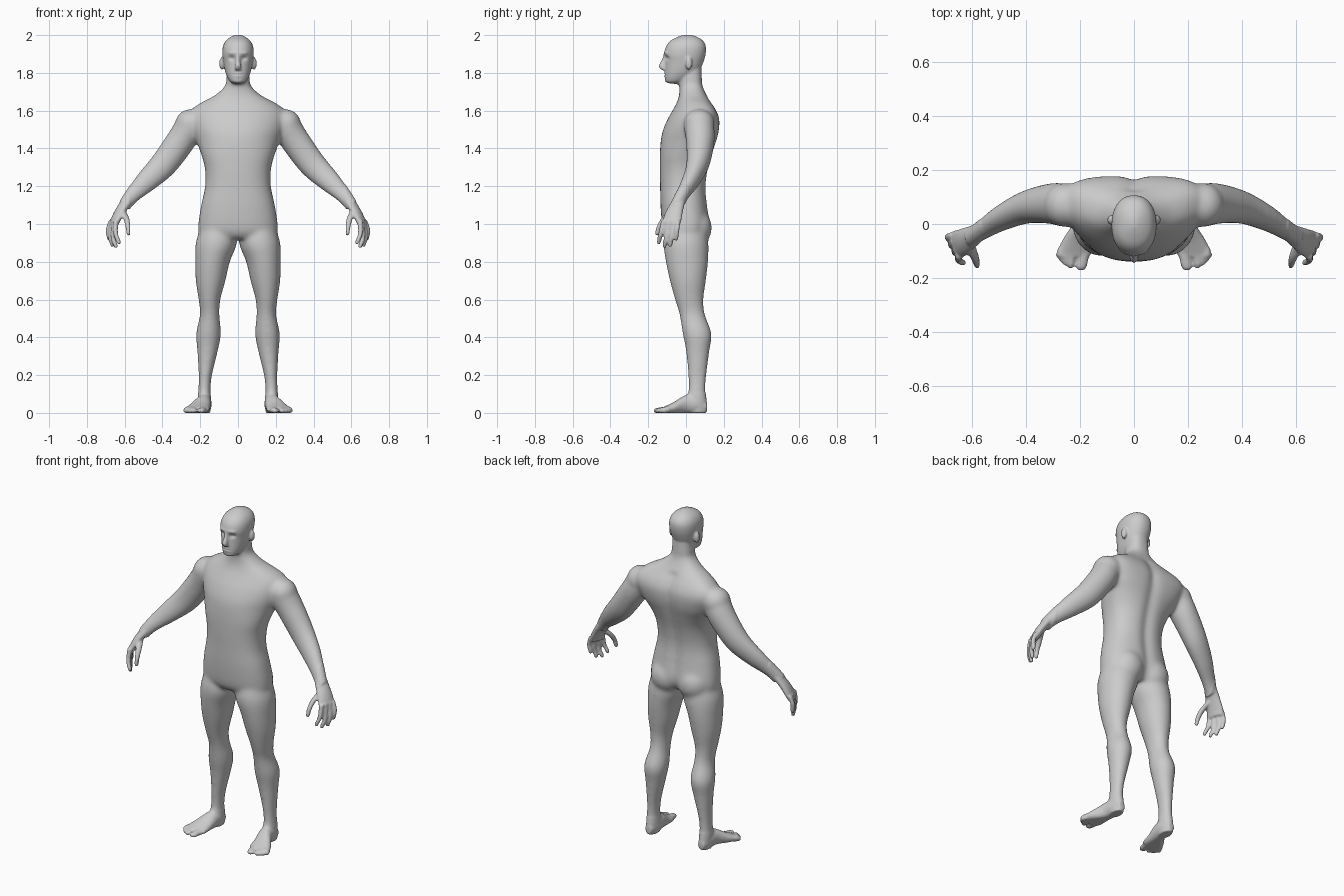
import bpy, bmesh
from math import cos, sin, pi, exp, copysign
from mathutils import Vector, Matrix

bm = bmesh.new()


def spline(rows, steps=5):
    """Catmull-Rom through rows of numbers."""
    out, n = [], len(rows)
    for i in range(n - 1):
        a, b, c, d = (rows[max(0, min(n - 1, i + k))] for k in (-1, 0, 1, 2))
        for s in range(steps):
            t = s / steps
            out.append([0.5 * (2 * q + (r - p) * t + (2 * p - 5 * q + 4 * r - w) * t * t
                        + (3 * q - p - 3 * r + w) * t ** 3) for p, q, r, w in zip(a, b, c, d)])
    return out + [list(rows[-1])]


def loft(rows, u=(1, 0, 0), v=(0, 1, 0), side=1, power=2.0, shape=None, n=32):
    """Closed tube through (x, y, z, radius_u, radius_v) sections; side=-1 mirrors it."""
    u, v = Vector(u).normalized(), Vector(v).normalized()
    rings = []
    for x, y, z, ru, rv in spline(rows):
        ring = []
        for k in range(n):
            c, s = cos(2 * pi * k / n), sin(2 * pi * k / n)
            p = Vector((x, y, z)) + u * ru * copysign(abs(c) ** (2 / power), c) \
                + v * rv * copysign(abs(s) ** (2 / power), s)
            if shape:
                shape(p, s)
            ring.append(bm.verts.new((p.x * side, p.y, max(p.z, 0))))
        rings.append(ring)
    faces = [bm.faces.new(rings[0]), bm.faces.new(rings[-1][::-1])]
    for a, b in zip(rings, rings[1:]):
        faces += [bm.faces.new((a[k - 1], b[k - 1], b[k], a[k])) for k in range(n)]
    bmesh.ops.recalc_face_normals(bm, faces=faces)


def blob(x, y, z, rx, ry, rz):
    bmesh.ops.create_icosphere(bm, subdivisions=4, radius=1, matrix=Matrix.Translation((x, y, z))
                               @ Matrix.Diagonal((rx, ry, rz, 1)))


def upright(rows):
    """(z, half width, front y, back y) -> loft sections."""
    return [(0, (f + b) / 2, z, w, (b - f) / 2) for z, w, f, b in rows]


def back_shape(p, s):
    # spine groove and shoulders drawn back
    if p.z > 1.35:
        p.y += 0.6 * p.x ** 2 * min(1, (p.z - 1.35) / 0.1)
    if s > 0 and p.z < 1.65:
        p.y -= 0.016 * exp(-(p.x / 0.03) ** 2)


# torso and neck
loft(upright([(0.92, .15, -.09, .09), (0.95, .205, -.115, .115), (1.0, .21, -.127, .128),
              (1.1, .195, -.135, .115), (1.2, .174, -.137, .108), (1.3, .176, -.139, .122),
              (1.4, .206, -.137, .150), (1.48, .24, -.127, .172), (1.55, .262, -.10, .177),
              (1.60, .25, -.072, .16), (1.64, .20, -.05, .135), (1.68, .125, -.037, .11),
              (1.73, .07, -.035, .088), (1.78, .06, -.04, .083), (1.85, .055, -.04, .08)]),
     power=2.35, shape=back_shape, n=64)

# head, nose and brow
loft(upright([(1.742, .022, -.10, -.03), (1.755, .043, -.11, .0), (1.785, .06, -.112, .04),
              (1.82, .071, -.111, .075), (1.86, .078, -.110, .093), (1.9, .083, -.115, .104),
              (1.94, .08, -.105, .105), (1.97, .065, -.082, .09), (1.99, .04, -.045, .06),
              (2.002, .012, -.01, .025)]), power=2.2, n=48)
loft([(0, -.108, 1.90, .009, .010), (0, -.115, 1.87, .011, .014), (0, -.124, 1.835, .016, .021),
      (0, -.116, 1.815, .017, .014)])
blob(0, -.094, 1.905, .055, .025, .012)
blob(0, -.104, 1.79, .026, .014, .014)

for s in (1, -1):
    # ear, buttock, shoulder
    blob(s * .085, .015, 1.85, .014, .018, .034)
    blob(s * .09, .05, .98, .095, .087, .10)
    blob(s * .255, .07, 1.53, .078, .082, .078)
    # leg
    loft([(.11, .0, .99, .085, .10), (.115, .0, .9, .109, .119), (.135, .005, .8, .092, .112),
          (.145, .01, .7, .079, .096), (.151, .017, .6, .058, .076), (.15, .033, .52, .052, .068),
          (.156, .059, .42, .066, .077), (.161, .062, .33, .055, .063), (.173, .06, .2, .036, .049),
          (.178, .058, .12, .033, .046), (.178, .055, .06, .036, .055), (.178, .06, .0, .032, .048)],
         side=s)
    # foot and toes
    loft([(.178, .112, .03, .02, .025), (.178, .06, .045, .038, .05), (.185, .0, .045, .043, .05),
          (.207, -.06, .026, .058, .034), (.217, -.1, .018, .066, .022), (.222, -.122, .015, .055, .016)],
         v=(0, 0, 1), side=s)
    for x0, x1, y1, r in ((.178, .195, -.172, .021), (.222, .234, -.164, .013), (.240, .252, -.154, .013),
                          (.256, .267, -.141, .013), (.270, .279, -.124, .012)):
        loft([(x0, -.09, .017, r, .018), ((x0 + x1) / 2, -.12, .015, r, .017),
              (x1, y1 + .015, .012, r, .014), (x1, y1, .011, r * .5, .008)], v=(0, 0, 1), side=s, n=16)
    # arm
    loft([(.20, .06, 1.56, .06, .07), (.26, .07, 1.505, .078, .08), (.31, .075, 1.43, .078, .075),
          (.395, .063, 1.315, .073, .062), (.485, .025, 1.225, .060, .050),
          (.555, -.018, 1.155, .043, .040), (.60, -.048, 1.10, .035, .036)],
         u=(.74, 0, .67), side=s)
    # palm
    loft([(.585, -.038, 1.125, .034, .036), (.622, -.06, 1.07, .029, .046), (.648, -.074, 1.02, .023, .052),
          (.656, -.08, .99, .016, .048)], u=(.95, -.3, 0), v=(.3, .95, 0), side=s)
    # fingers: knuckle to tip
    for kx, ky, tx, ty, tz in ((.647, -.118, .632, -.143, .895), (.656, -.092, .648, -.113, .875),
                               (.664, -.066, .666, -.083, .88), (.670, -.042, .683, -.052, .915)):
        loft([(kx, ky, 1.02, .014, .014), (kx * .4 + tx * .6 + .01, ky * .4 + ty * .6, tz + .055, .013, .013),
              (tx, ty, tz + .012, .012, .012), (tx - .001, ty, tz - .003, .007, .007)], side=s, n=16)
    # thumb
    loft([(.615, -.07, 1.07, .022, .026), (.592, -.112, 1.03, .017, .020), (.582, -.142, .985, .014, .014),
          (.579, -.152, .95, .012, .012), (.579, -.153, .938, .006, .006)], side=s, n=16)

mesh = bpy.data.meshes.new("body")
bm.to_mesh(mesh)
bm.free()
body = bpy.data.objects.new("body", mesh)
bpy.context.collection.objects.link(body)
bpy.context.view_layer.objects.active = body
body.select_set(True)

# fuse all parts into one skin
fuse = body.modifiers.new("fuse", 'REMESH')
fuse.mode = 'VOXEL'
fuse.voxel_size = 0.006
bpy.ops.object.modifier_apply(modifier="fuse")

bm = bmesh.new()
bm.from_mesh(mesh)
# blend the joints strongly, hands, feet and head lightly
broad = [v for v in bm.verts if 0.1 < v.co.z < 1.75 and abs(v.co.x) < 0.57]
for i in range(30):
    bmesh.ops.smooth_vert(bm, verts=broad if i > 2 else bm.verts[:], factor=0.5,
                          use_axis_x=True, use_axis_y=True, use_axis_z=True)
# eye sockets and mouth line
for v in bm.verts:
    p = v.co
    if p.z > 1.74 and p.y < -.05:
        p.y += .012 * exp(-((abs(p.x) - .032) / .017) ** 2 - ((p.z - 1.878) / .012) ** 2)
        p.y += .006 * exp(-(p.x / .025) ** 4 - ((p.z - 1.79) / .004) ** 2)
bm.to_mesh(mesh)
bm.free()
bpy.ops.object.shade_smooth()
